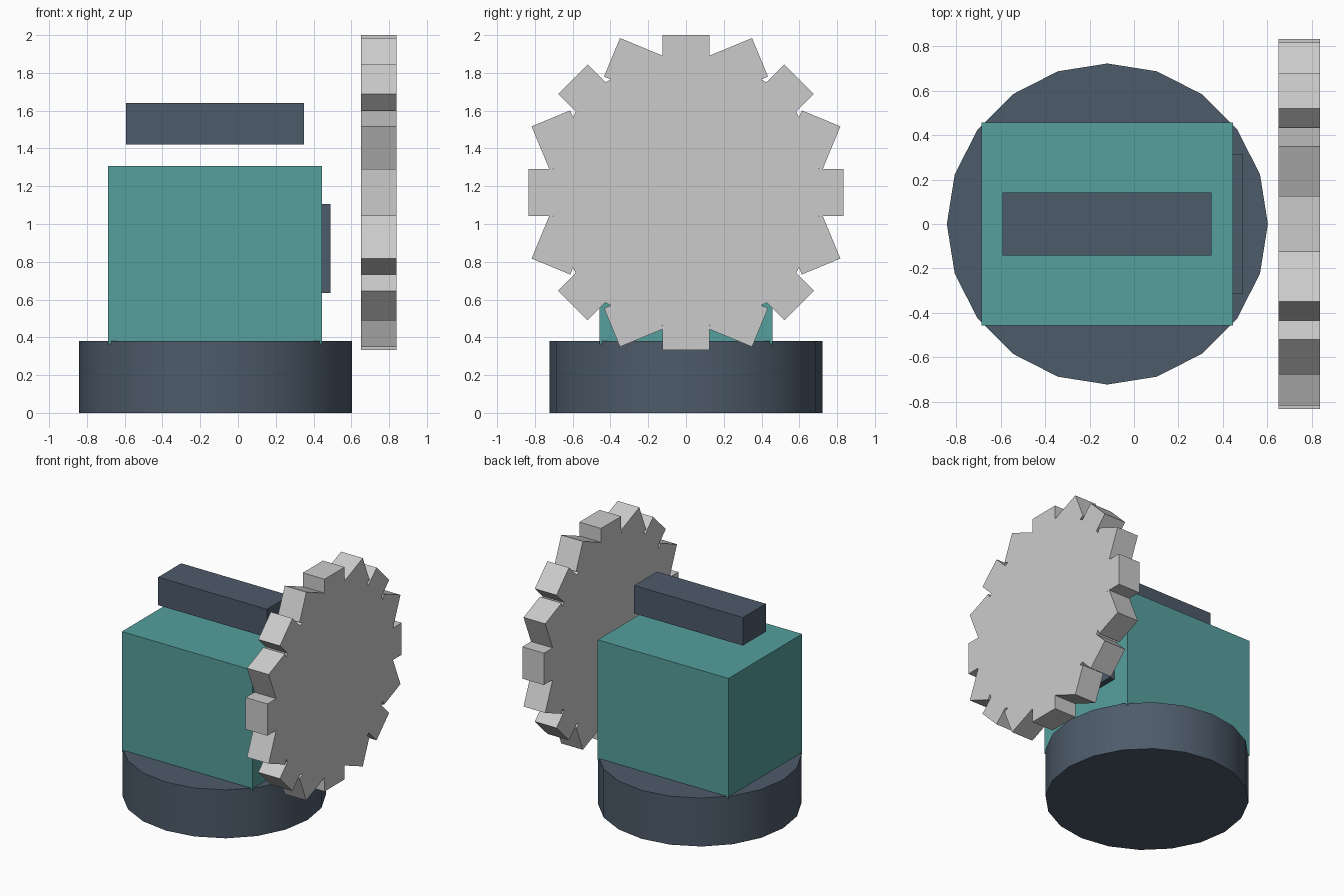
import bpy, math
from mathutils import Matrix

if "Cube" in bpy.data.objects:
    bpy.data.objects.remove(bpy.data.objects["Cube"])


def material(name, color):
    m = bpy.data.materials.new(name)
    m.diffuse_color = (*color, 1)
    m.use_nodes = True
    m.node_tree.nodes["Principled BSDF"].inputs["Base Color"].default_value = m.diffuse_color
    return m


SLATE = material("slate", (0.075, 0.105, 0.145))
TEAL = material("teal", (0.09, 0.35, 0.34))


def finish(obj, name, mat):
    obj.name = name
    if mat:
        obj.data.materials.append(mat)
    return obj


def box(name, lo, hi, mat=None):
    center = [(a + b) / 2 for a, b in zip(lo, hi)]
    bpy.ops.mesh.primitive_cube_add(size=1, location=center)
    obj = bpy.context.object
    obj.scale = [b - a for a, b in zip(lo, hi)]
    bpy.ops.object.transform_apply(location=False, rotation=False, scale=True)
    return finish(obj, name, mat)


# Round base, 20 sides with a corner on the x axis
bpy.ops.mesh.primitive_cylinder_add(vertices=20, radius=0.723, depth=0.38,
                                    location=(-0.12, 0, 0.19))
base = finish(bpy.context.object, "base", SLATE)
bpy.ops.object.shade_smooth_by_angle(angle=math.radians(30))

# Main housing, floating handle bar and side plate
box("housing", (-0.688, -0.457, 0.365), (0.446, 0.457, 1.308), TEAL)
box("handle", (-0.593, -0.142, 1.42), (0.35, 0.142, 1.64), SLATE)
box("side_plate", (0.40, -0.315, 0.635), (0.49, 0.315, 1.105), SLATE)

# Toothed wheel: 20-sided disc merged with 16 counter-rotated block teeth
WHEEL_X, WHEEL_Z, RADIUS, WIDTH = 0.744, 1.167, 0.7225, 0.188
bpy.ops.mesh.primitive_cylinder_add(vertices=20, radius=RADIUS, depth=WIDTH,
                                    location=(WHEEL_X, 0, WHEEL_Z),
                                    rotation=(0, math.pi / 2, 0))
wheel = finish(bpy.context.object, "toothed_wheel", None)
bpy.ops.object.transform_apply(location=True, rotation=True, scale=True)

teeth = []
for i in range(16):
    a = i * math.tau / 16
    tooth = box("tooth", (-WIDTH / 2, -0.125, -0.1105), (WIDTH / 2, 0.125, 0.1105))
    tooth.data.transform(
        Matrix.Translation((WHEEL_X, RADIUS * math.sin(a), WHEEL_Z + RADIUS * math.cos(a)))
        @ Matrix.Rotation(a, 4, 'X'))
    tooth.location = (0, 0, 0)
    teeth.append(tooth)

bpy.context.view_layer.objects.active = wheel
for tooth in teeth:
    mod = wheel.modifiers.new("merge_tooth", 'BOOLEAN')
    mod.operation, mod.solver, mod.object = 'UNION', 'EXACT', tooth
    bpy.ops.object.modifier_apply(modifier=mod.name)
for tooth in teeth:
    bpy.data.objects.remove(tooth)
